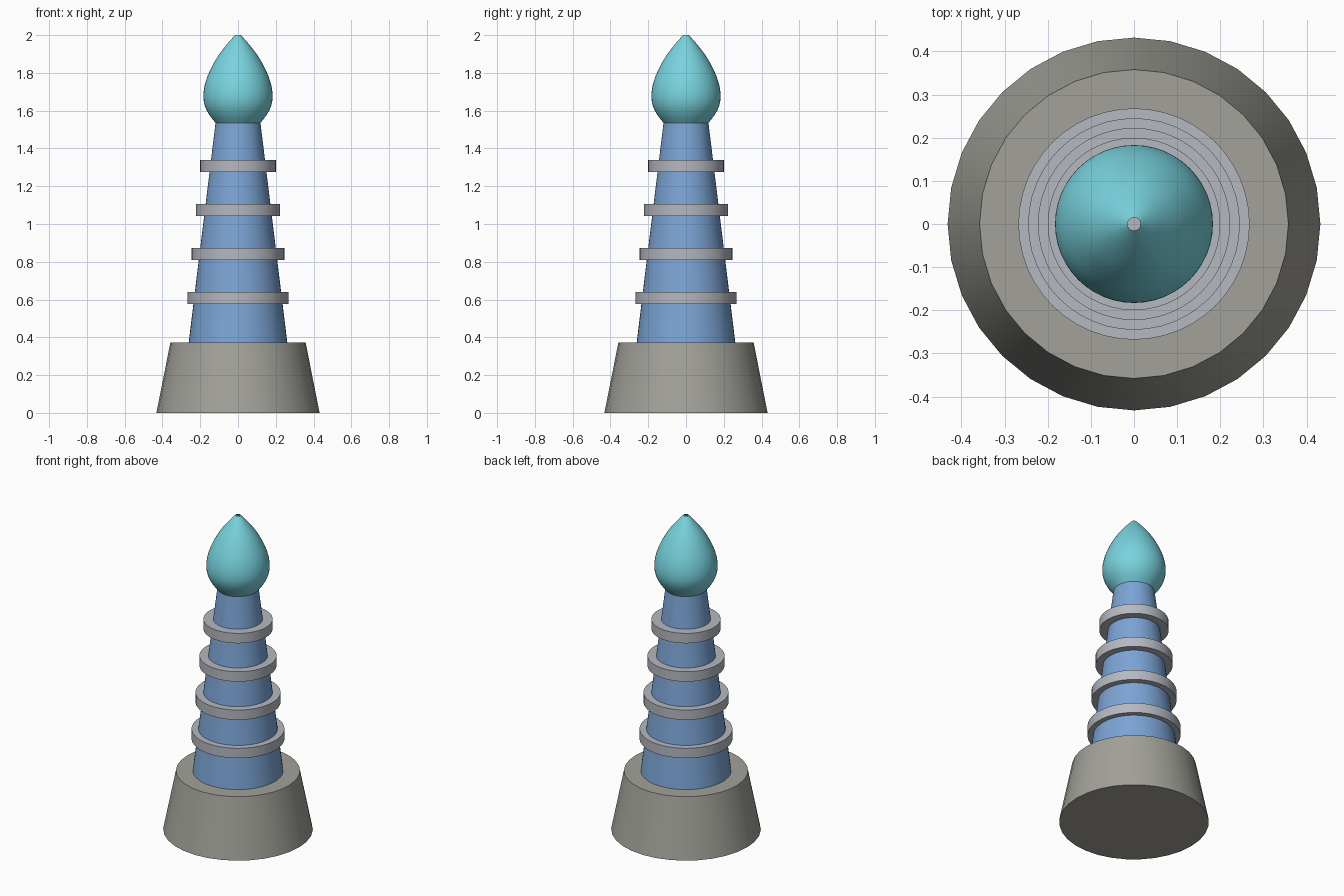
import bpy, bmesh, math

if "Cube" in bpy.data.objects:
    bpy.data.objects.remove(bpy.data.objects["Cube"])


def material(name, rgb):
    m = bpy.data.materials.new(name)
    m.diffuse_color = (*rgb, 1)
    m.use_nodes = True
    m.node_tree.nodes["Principled BSDF"].inputs["Base Color"].default_value = m.diffuse_color
    return m


stone = material("warm grey stone", (0.36, 0.355, 0.32))
blue = material("blue column", (0.20, 0.37, 0.66))
silver = material("silver grey", (0.46, 0.48, 0.53))
teal = material("teal", (0.19, 0.65, 0.73))


def lathe(name, profile, sides, mat, capped=True):
    """Revolve (radius, height) points round the z axis."""
    bm = bmesh.new()
    rings = []
    for r, z in profile:
        rings.append([bm.verts.new((r * math.cos(2 * math.pi * i / sides),
                                    r * math.sin(2 * math.pi * i / sides), z))
                      for i in range(sides)])
    for a, b in zip(rings, rings[1:]):
        for i in range(sides):
            j = (i + 1) % sides
            bm.faces.new((a[i], a[j], b[j], b[i]))
    if capped:
        bm.faces.new(rings[0][::-1])
        bm.faces.new(rings[-1])
    me = bpy.data.meshes.new(name)
    bm.to_mesh(me)
    bm.free()
    me.materials.append(mat)
    ob = bpy.data.objects.new(name, me)
    bpy.context.collection.objects.link(ob)
    bpy.ops.object.select_all(action='DESELECT')
    ob.select_set(True)
    bpy.context.view_layer.objects.active = ob
    bpy.ops.object.shade_smooth_by_angle(angle=math.radians(35))
    return ob


def smooth_profile(pts, steps=5):
    """Catmull-Rom curve through the profile points."""
    p = [pts[0]] + pts + [pts[-1]]
    out = []
    for a, b, c, d in zip(p, p[1:], p[2:], p[3:]):
        for s in range(steps):
            t = s / steps
            out.append(tuple(0.5 * (2 * b[k] + (c[k] - a[k]) * t
                             + (2 * a[k] - 5 * b[k] + 4 * c[k] - d[k]) * t * t
                             + (3 * b[k] - a[k] - 3 * c[k] + d[k]) * t ** 3)
                             for k in (0, 1)))
    return out + [pts[-1]]


# Tapered foot and column (the column is an open tube)
lathe("base", [(0.432, 0), (0.358, 0.373)], 32, stone)
lathe("column", [(0.261, 0.373), (0.119, 1.535)], 48, blue, capped=False)

# Four solid collars, shrinking upwards
for i in range(4):
    z = 0.576 + i * 0.2333
    r = 0.268 - i * 0.0227
    lathe(f"collar_{i + 1}", [(r, z), (r, z + 0.063)], 48, silver)

# Bud-shaped top with a small opening at the tip
bud = [(0.117, 1.533), (0.152, 1.578), (0.175, 1.625), (0.183, 1.675),
       (0.176, 1.735), (0.154, 1.80), (0.112, 1.88), (0.06, 1.95), (0.015, 2.0)]
lathe("bud", smooth_profile(bud), 48, teal, capped=False)
